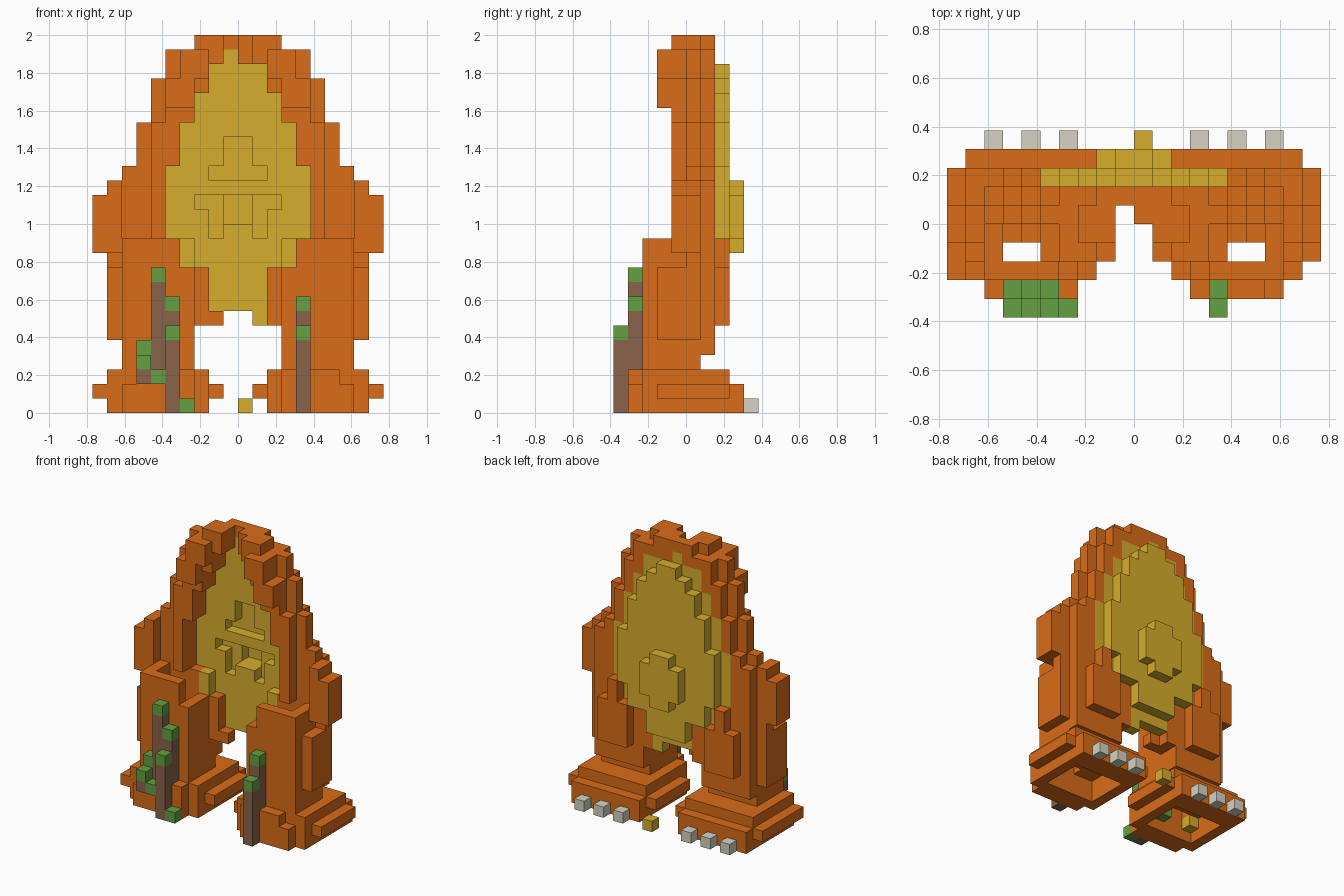
import bpy, bmesh
from mathutils import Vector

if "Cube" in bpy.data.objects:
    bpy.data.objects.remove(bpy.data.objects["Cube"], do_unlink=True)

U = 1 / 13  # edge of one block
COLOURS = {
    "orange": (0.70, 0.15, 0.009),
    "mustard": (0.68, 0.42, 0.026),
    "green": (0.13, 0.35, 0.053),
    "brown": (0.255, 0.125, 0.07),
    "grey": (0.68, 0.65, 0.54),
}
MATS = {}
for name, rgb in COLOURS.items():
    m = bpy.data.materials.new(name)
    m.use_nodes = True
    m.diffuse_color = (*rgb, 1)
    m.node_tree.nodes["Principled BSDF"].inputs["Base Color"].default_value = (*rgb, 1)
    MATS[name] = m

grid = {}  # block position -> (part, colour)


def box(part, colour, xs, ys, zs):
    """Fill a box of blocks; part None carves it away."""
    for x in range(*xs):
        for y in range(*ys):
            for z in range(*zs):
                if part:
                    grid[x, y, z] = (part, colour)
                else:
                    grid.pop((x, y, z), None)


def pair(part, colour, xs, ys, zs):
    """The same box on both sides of x = 0."""
    box(part and "left_" + part, colour, xs, ys, zs)
    box(part and "right_" + part, colour, (-xs[1], -xs[0]), ys, zs)


# Arch outline and panel outline: half width for each run of heights
arch = [(10, 11, 9), (11, 15, 10), (15, 16, 9), (16, 17, 8), (17, 20, 7),
        (20, 23, 6), (23, 25, 5), (25, 26, 3)]
panel = [(7, 10, 2), (10, 12, 4), (12, 17, 5), (17, 20, 4), (20, 22, 3), (22, 24, 2)]


def half(rows, z):
    return next((w for a, b, w in rows if a <= z < b), 0)


# Arch frame, rounded in plan, with the panel set into its rear layer
for z in range(10, 26):
    zs, w, p = (z, z + 1), half(arch, z), half(panel, z)
    back = min(w - 1, 8)
    front = w if z == 25 else min(w - 1, 6)
    box("arch_frame", "orange", (-back, back), (1, 2), zs)
    pair("arch_frame", "orange", (p, w), (0, 1), zs)
    pair("arch_frame", "orange", (max(p, 1), front), (-1, 0), zs)
    # Shoulder pads stand forward, leaving a slot beside the rim
    if 11 <= z < 16:
        pair("shoulder", "orange", (8, w), (-1, 0), zs)
for xs, zs in (((3, 5), (21, 23)), ((2, 4), (23, 25))):
    pair("arch_brow", "orange", xs, (-2, -1), zs)
box(None, None, (-1, 0), (0, 1), (24, 26))

# Hollow legs, open at the top
pair("leg", "orange", (3, 8), (-3, 1), (3, 5))
pair("leg", "orange", (3, 8), (1, 2), (4, 6))
pair("leg", "orange", (3, 9), (-2, 1), (5, 10))
pair("leg", "orange", (2, 3), (0, 1), (6, 10))
pair("leg", "orange", (2, 8), (1, 2), (6, 10))
pair("leg", "orange", (4, 8), (-2, 2), (10, 12))
pair("leg", "orange", (3, 8), (-3, -2), (5, 10))
pair("leg", "orange", (4, 8), (-3, -2), (10, 12))
pair("leg", "orange", (4, 7), (2, 3), (6, 10))
pair("leg", "orange", (5, 6), (2, 3), (10, 12))
pair(None, None, (4, 7), (-2, 0), (3, 12))
box("right_leg", "orange", (-2, -1), (0, 1), (6, 7))

# Stepped feet, hollow underneath
pair("foot", "orange", (2, 9), (-3, 4), (0, 2))
pair("foot", "orange", (3, 8), (-4, -3), (0, 2))
pair("foot", "orange", (3, 7), (-4, -3), (2, 3))
pair("foot", "orange", (1, 10), (-2, 3), (1, 2))
pair("foot", "orange", (2, 9), (-3, 3), (2, 3))
box("right_foot", "orange", (-10, -9), (-3, -2), (1, 2))
pair(None, None, (3, 8), (-2, 2), (0, 2))
pair(None, None, (5, 7), (-2, -1), (2, 3))
pair("foot_stud", "mustard", (7, 8), (-2, -1), (1, 2))

# Panel: wide front layer, raised rear layer and rear boss
for a, b, w in panel:
    rim = w + 1 if a >= 10 else w
    box("panel", "mustard", (-rim, rim), (1, 2), (a, b))
    if a >= 8:
        box("panel", "mustard", (-w, w), (2, 3), (a, b))
box("panel", "mustard", (-2, 2), (2, 3), (8, 10))
box("panel", "mustard", (-1, 0), (1, 2), (24, 25))
pair(None, None, (1, 2), (2, 3), (23, 24))
box("panel_boss", "mustard", (-2, 2), (3, 4), (12, 15))
box("panel_boss", "mustard", (-1, 1), (3, 4), (11, 16))
box("panel_foot", "mustard", (1, 2), (1, 2), (6, 7))

# Niches in the panel front, with a pair of posts
for w, zs in ((1, (17, 19)), (2, (16, 17)), (3, (14, 15)), (2, (12, 14))):
    box(None, None, (-w, w), (1, 2), zs)
box("panel", "mustard", (-1, 1), (1, 2), (12, 13))
box(None, None, (-1, 1), (2, 3), (13, 15))
pair("post", "mustard", (3, 4), (0, 1), (10, 12))

# Toes and the loose block between the feet
for x in (3, 5, 7):
    pair("toes", "grey", (x, x + 1), (4, 5), (0, 1))
box("loose_block", "mustard", (0, 1), (4, 5), (0, 1))


def stalk(x, y, base, top):
    """Brown stem with one green block on top."""
    box("plants", "brown", (x, x + 1), (y, y + 1), (base, top))
    box("plants", "green", (x, x + 1), (y, y + 1), (top, top + 1))


for x in (-5, 4):
    stalk(x, -4, 3, 7)
    stalk(x, -5, 0, 5)
stalk(-6, -4, 3, 9)
stalk(-6, -5, 2, 2)
stalk(-7, -4, 3, 4)
stalk(-7, -5, 2, 3)
stalk(-4, -5, 0, 0)
stalk(-5, -2, 1, 1)

# Turn each part into a mesh of its exposed faces
names = list(COLOURS)
for part in sorted({p for p, c in grid.values()}):
    bm = bmesh.new()
    for pos, (owner, colour) in grid.items():
        if owner != part:
            continue
        for axis in range(3):
            for sign in (-1, 1):
                n = Vector((0, 0, 0))
                n[axis] = sign
                if tuple(int(a + b) for a, b in zip(pos, n)) in grid:
                    continue
                u = Vector((0, 0, 0))
                u[(axis + 1) % 3] = 1
                v = n.cross(u)
                c = Vector(pos) + Vector((0.5, 0.5, 0.5)) + n / 2
                corners = [c + (u * a + v * b) / 2 for a, b in ((-1, -1), (1, -1), (1, 1), (-1, 1))]
                f = bm.faces.new([bm.verts.new(p * U) for p in corners])
                f.material_index = names.index(colour)
    bmesh.ops.remove_doubles(bm, verts=bm.verts[:], dist=U / 100)
    bmesh.ops.dissolve_limit(bm, angle_limit=0.01, verts=bm.verts[:], edges=bm.edges[:],
                             delimit={'MATERIAL'})
    mesh = bpy.data.meshes.new(part)
    bm.to_mesh(mesh)
    bm.free()
    for name in names:
        mesh.materials.append(MATS[name])
    bpy.context.scene.collection.objects.link(bpy.data.objects.new(part, mesh))
